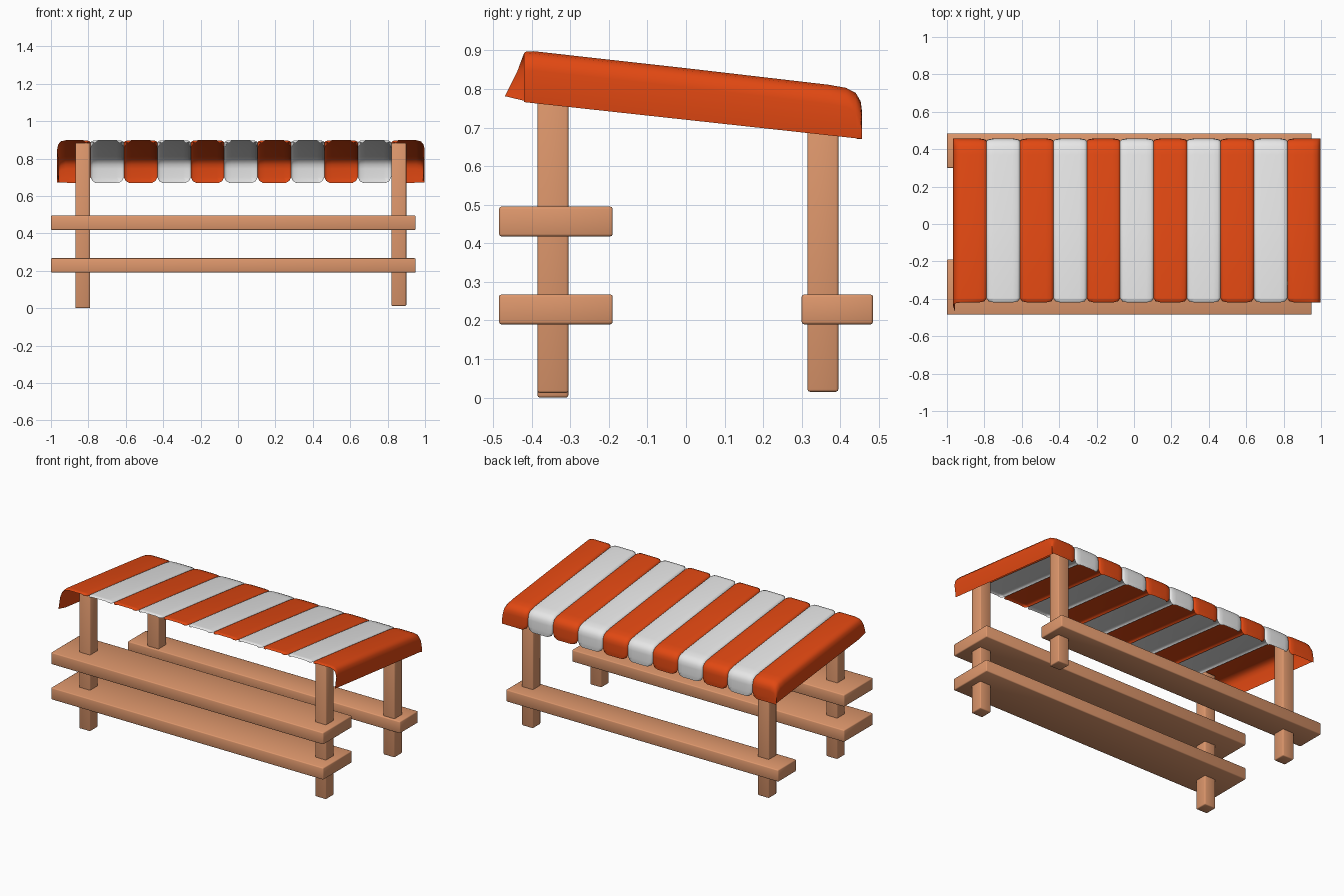
import bpy
import bmesh
from mathutils import Vector

cube = bpy.data.objects.get("Cube")
if cube:
    bpy.data.objects.remove(cube, do_unlink=True)


def make_material(name, rgb):
    mat = bpy.data.materials.new(name)
    mat.use_nodes = True
    color = (*rgb, 1.0)
    mat.diffuse_color = color
    mat.node_tree.nodes["Principled BSDF"].inputs["Base Color"].default_value = color
    return mat


WOOD = make_material("tan wood", (0.73, 0.31, 0.15))
ORANGE = make_material("orange cloth", (0.76, 0.065, 0.006))
WHITE = make_material("white cloth", (0.8, 0.8, 0.8))


def finish(bm, name, mat, smooth_angle):
    mesh = bpy.data.meshes.new(name)
    bm.to_mesh(mesh)
    bm.free()
    mesh.materials.append(mat)
    obj = bpy.data.objects.new(name, mesh)
    bpy.context.collection.objects.link(obj)
    bpy.ops.object.select_all(action="DESELECT")
    obj.select_set(True)
    bpy.context.view_layer.objects.active = obj
    bpy.ops.object.shade_smooth_by_angle(angle=smooth_angle)
    return obj


def board(name, low, high):
    """Softly bevelled wooden box between two corners."""
    low, high = Vector(low), Vector(high)
    bm = bmesh.new()
    bmesh.ops.create_cube(bm, size=1)
    for v in bm.verts:
        v.co = (low + high) / 2 + v.co * (high - low)
    bmesh.ops.bevel(bm, geom=bm.edges[:], offset=0.006, segments=2,
                    profile=0.5, affect="EDGES")
    return finish(bm, name, WOOD, 0.9)


# Posts: the front pair is taller, carrying the sloping awning
for side, x in (("right", -0.83), ("left", 0.86)):
    foot = 0.0 if side == "right" else 0.012
    board(f"front_{side}_post", (x - 0.04, -0.385, foot), (x + 0.04, -0.305, 0.883))
    board(f"back_{side}_post", (x - 0.04, 0.315, 0.015), (x + 0.04, 0.395, 0.797))

# Shelves
for name, y0, y1, z in (("front_lower_shelf", -0.485, -0.19, 0.19),
                        ("front_upper_shelf", -0.485, -0.19, 0.418),
                        ("back_shelf", 0.30, 0.485, 0.19)):
    board(name, (-1.0, y0, z), (0.95, y1, z + 0.077))

# Awning profile from front to back: y, z, corner inset
PROFILE = [(-0.42, 0.893, 0.028), (-0.415, 0.897, 0.01), (-0.395, 0.898, 0),
           (0.0, 0.854, 0), (0.37, 0.811, 0), (0.415, 0.803, 0),
           (0.44, 0.79, 0), (0.453, 0.768, 0), (0.456, 0.745, 0),
           (0.456, 0.70, 0), (0.456, 0.68, 0.01), (0.456, 0.67, 0.028)]
HEM = [(0.04, 0.0), (0.015, 0.002), (0.005, 0.006), (0.0, 0.012)]
FLAP = [(0.045, 0.0), (0.02, 0.006), (0.006, 0.022), (0.0, 0.05), (0.01, 0.135)]


def hem_line(y):
    """Lower edge of the side flaps."""
    return 0.765 - 0.109 * (y + 0.41)


def inward(i):
    """Direction pointing under the cloth at one profile point."""
    a = PROFILE[max(i - 1, 0)]
    b = PROFILE[min(i + 1, len(PROFILE) - 1)]
    dy, dz = b[0] - a[0], b[1] - a[1]
    length = (dy * dy + dz * dz) ** 0.5
    return dz / length, -dy / length


def awning_strip(name, center, half, mat, flap_side):
    bm = bmesh.new()
    rows = []
    for i, (y, z, inset) in enumerate(PROFILE):
        ny, nz = inward(i)
        row = []
        for side in (-1, 1):
            has_flap = side == flap_side
            columns = []
            for back_off, drop in (FLAP if has_flap else HEM):
                if has_flap:
                    px = half - back_off
                    # the right flap flares forward at its front corner
                    flare = 0.05 * drop / 0.135 if side < 0 and y < -0.4 else 0
                    py = y - flare
                    pz = max(z - drop, hem_line(y) + 0.3 * flare)
                else:
                    px = half - max(back_off, inset)
                    if inset:
                        px = half - inset - back_off * 0.5
                    py, pz = y + ny * drop, z + nz * drop
                columns.append(bm.verts.new((center + side * px, py, pz)))
            row += columns[::-1] if side < 0 else columns
        rows.append(row)
    for a, b in zip(rows, rows[1:]):
        for c in range(len(a) - 1):
            bm.faces.new((a[c], a[c + 1], b[c + 1], b[c]))
    bmesh.ops.remove_doubles(bm, verts=bm.verts[:], dist=0.0005)
    return finish(bm, name, mat, 1.3)


# Eleven alternating strips, the outermost two folding down at the sides
COUNT = 11
LEFT, RIGHT = -0.967, 0.998
pitch = (RIGHT - LEFT) / COUNT
for n in range(COUNT):
    flap = -1 if n == 0 else 1 if n == COUNT - 1 else 0
    color = WHITE if n % 2 else ORANGE
    awning_strip(f"awning_strip_{n + 1}", LEFT + pitch * (n + 0.5),
                 pitch / 2, color, flap)
